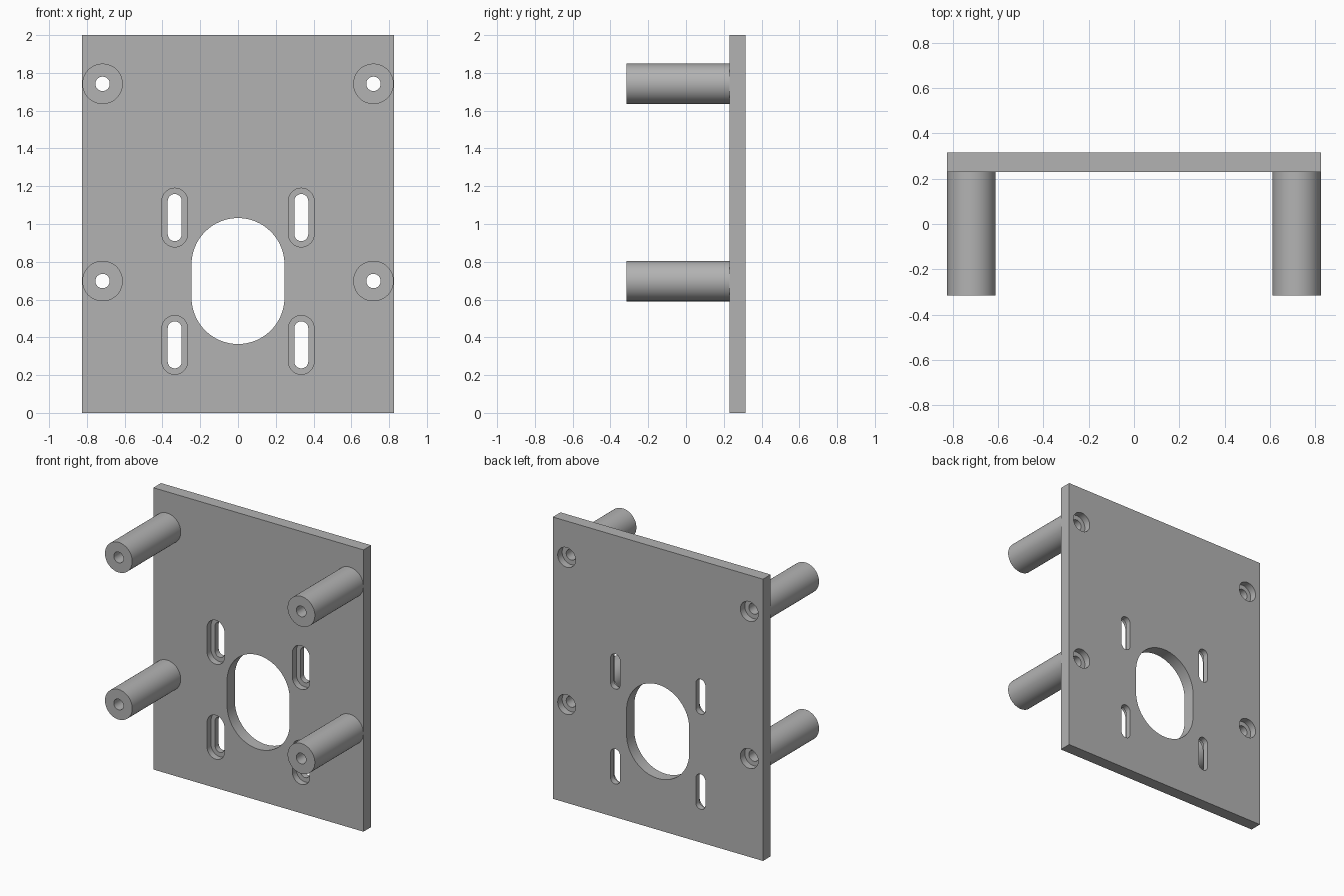
import bpy, bmesh
from math import cos, sin, pi

cube = bpy.data.objects.get("Cube")
if cube:
    bpy.data.objects.remove(cube, do_unlink=True)

FRONT, FACE, BACK = -0.315, 0.229, 0.315   # standoff tips, plate front, plate back
HOLES = [(sx * 0.717, z) for sx in (-1, 1) for z in (0.698, 1.742)]
SLOTS = [(sx * 0.335, z) for sx in (-1, 1) for z in (0.36, 1.034)]
STRAIGHT = 0.175                           # straight run of every slot

grey = bpy.data.materials.new("plain grey")
grey.use_nodes = True
colour = (0.45, 0.45, 0.45, 1)
grey.diffuse_color = colour
grey.node_tree.nodes["Principled BSDF"].inputs["Base Color"].default_value = colour


def prism(name, outline, y0, y1):
    """Extrude an x-z outline from y0 to y1."""
    bm = bmesh.new()
    face = bm.faces.new([bm.verts.new((x, y0, z)) for x, z in outline])
    new = bmesh.ops.extrude_face_region(bm, geom=[face])["geom"]
    bmesh.ops.translate(bm, vec=(0, y1 - y0, 0),
                        verts=[v for v in new if isinstance(v, bmesh.types.BMVert)])
    bmesh.ops.recalc_face_normals(bm, faces=bm.faces)
    mesh = bpy.data.meshes.new(name)
    bm.to_mesh(mesh)
    bm.free()
    mesh.materials.append(grey)
    obj = bpy.data.objects.new(name, mesh)
    bpy.context.collection.objects.link(obj)
    return obj


def stadium(x, z, r, straight=0.0, n=32):
    """Two half circles joined by straight sides; a circle when straight is 0."""
    points = []
    for half, dz in ((0, straight / 2), (1, -straight / 2)):
        steps = n + 1 if straight else n
        for i in range(steps):
            a = pi * (half + i / n)
            points.append((x + r * cos(a), z + dz + r * sin(a)))
    return points


def activate(obj):
    bpy.ops.object.select_all(action="DESELECT")
    obj.select_set(True)
    bpy.context.view_layer.objects.active = obj


def cut(obj, outline, y0, y1):
    """Remove a prism from the object."""
    cutter = prism("cutter", outline, y0, y1)
    cutter.hide_render = True
    activate(obj)
    mod = obj.modifiers.new("cut", "BOOLEAN")
    mod.operation, mod.solver, mod.object = "DIFFERENCE", "EXACT", cutter
    bpy.ops.object.modifier_apply(modifier=mod.name)
    bpy.data.objects.remove(cutter, do_unlink=True)


def smooth(obj):
    activate(obj)
    bpy.ops.object.shade_smooth_by_angle(angle=pi / 6)


# Mounting plate with the large central opening
plate = prism("mounting_plate", [(-0.825, 0), (0.825, 0), (0.825, 2), (-0.825, 2)], FACE, BACK)
cut(plate, stadium(0, 0.698, 0.246, STRAIGHT), FACE - 0.1, BACK + 0.1)

# Adjustment slots, recessed from the front
for x, z in SLOTS:
    cut(plate, stadium(x, z, 0.068, STRAIGHT), FACE - 0.1, FACE + 0.045)
    cut(plate, stadium(x, z, 0.037, STRAIGHT), FACE - 0.1, BACK + 0.1)

# Screw holes, counterbored from the back
for x, z in HOLES:
    cut(plate, stadium(x, z, 0.07), BACK - 0.05, BACK + 0.1)
    cut(plate, stadium(x, z, 0.038), FACE - 0.1, BACK + 0.1)
smooth(plate)

# Hollow standoffs
for x, z in HOLES:
    side = "left" if x > 0 else "right"
    level = "upper" if z > 1 else "lower"
    post = prism(f"{level}_{side}_standoff", stadium(x, z, 0.107), FRONT, FACE)
    cut(post, stadium(x, z, 0.038), FRONT - 0.1, FACE + 0.1)
    smooth(post)
